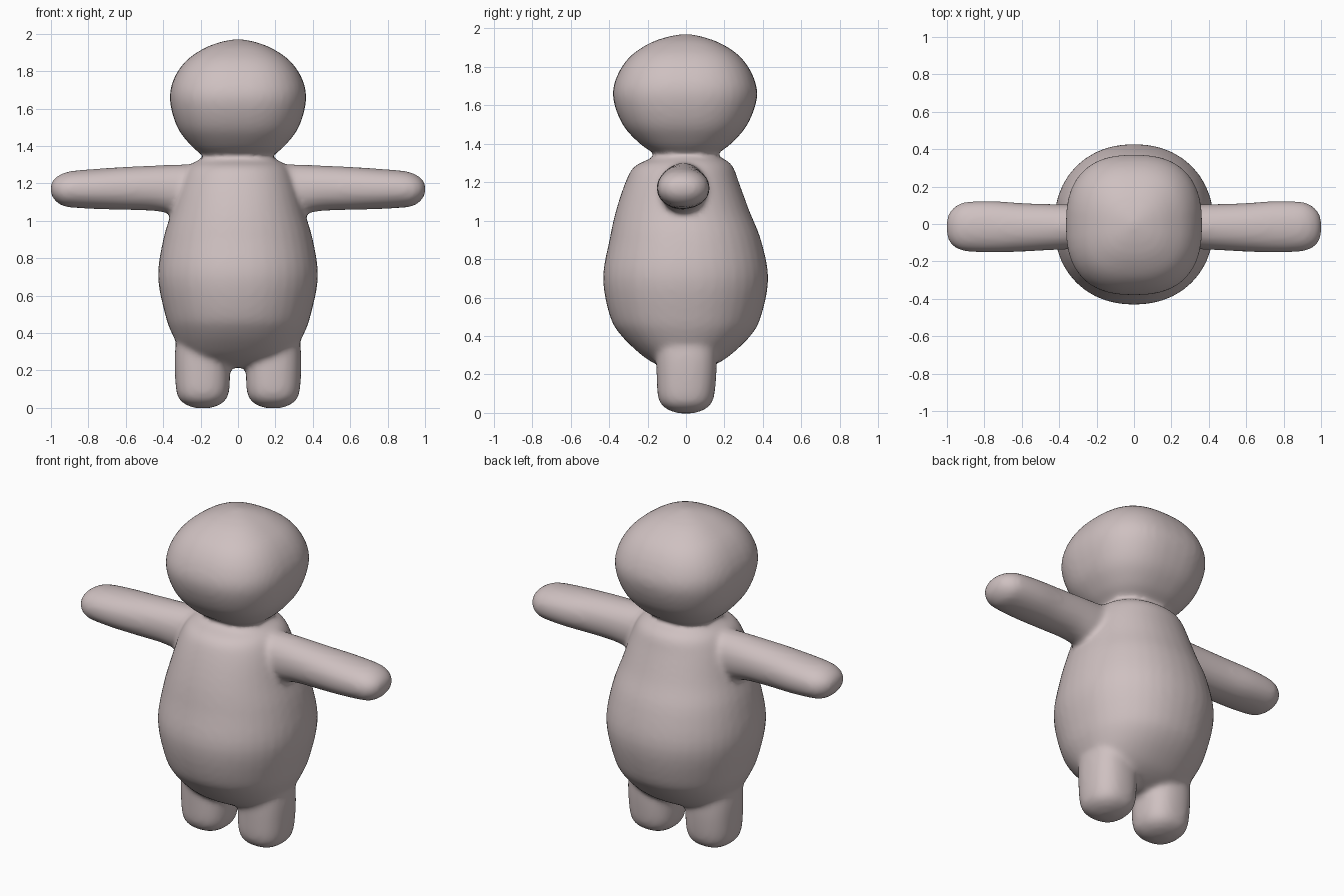
import bpy, bmesh, math
from mathutils import Vector

if "Cube" in bpy.data.objects:
    bpy.data.objects.remove(bpy.data.objects["Cube"])

skin = bpy.data.materials.new("dusty_pink_skin")
skin.diffuse_color = (0.62, 0.53, 0.53, 1)
skin.use_nodes = True
skin.node_tree.nodes["Principled BSDF"].inputs["Base Color"].default_value = skin.diffuse_color
SEG, STEPS = 40, 4


def spline(keys):
    """Smoothly subdivide a list of section tuples."""
    pts = [keys[0]] + keys + [keys[-1]]
    out = []
    for a, b, c, d in zip(pts, pts[1:], pts[2:], pts[3:]):
        for i in range(STEPS):
            t = i / STEPS
            out.append([0.5 * (2*q + (r - p)*t + (2*p - 5*q + 4*r - s)*t*t
                               + (3*q - p - 3*r + s)*t**3)
                        for p, q, r, s in zip(a, b, c, d)])
    return out + [list(keys[-1])]


def loft(bm, keys, power, place):
    """Skin rounded sections: (position, low_u, high_u, low_v, high_v)."""
    rings = []
    for w, u0, u1, v0, v1 in spline(keys):
        ring = []
        for i in range(SEG):
            a = 2 * math.pi * i / SEG
            c, s = math.cos(a), math.sin(a)
            u = (u0 + u1)/2 + (u1 - u0)/2 * math.copysign(abs(c)**(2/power), c)
            v = (v0 + v1)/2 + (v1 - v0)/2 * math.copysign(abs(s)**(2/power), s)
            ring.append(bm.verts.new(place(u, v, w)))
        rings.append(ring)
    faces = [bm.faces.new(rings[0]), bm.faces.new(rings[-1])]
    for lo, hi in zip(rings, rings[1:]):
        for i in range(SEG):
            j = (i + 1) % SEG
            faces.append(bm.faces.new((lo[i], lo[j], hi[j], hi[i])))
    bmesh.ops.recalc_face_normals(bm, faces=faces)


bm = bmesh.new()
upright = lambda u, v, w: Vector((u, v, w))

# pear-shaped torso
torso = [(0.215, -.13, .13, -.06, .06), (0.25, -.24, .24, -.15, .15),
         (0.30, -.30, .30, -.23, .23), (0.40, -.355, .355, -.335, .335),
         (0.50, -.39, .39, -.395, .39), (0.70, -.428, .428, -.432, .428),
         (0.90, -.40, .40, -.398, .39), (1.05, -.355, .355, -.365, .33),
         (1.20, -.31, .31, -.315, .275), (1.28, -.27, .27, -.27, .245),
         (1.32, -.22, .22, -.19, .20), (1.335, -.17, .17, -.14, .14)]
loft(bm, torso, 2.15, upright)

# head, running down into the neck
head = [(1.25, -.17, .17, -.15, .15), (1.335, -.18, .18, -.155, .155),
        (1.40, -.25, .25, -.24, .235), (1.50, -.325, .325, -.33, .32),
        (1.64, -.364, .364, -.38, .37), (1.75, -.347, .347, -.36, .35),
        (1.85, -.283, .283, -.295, .285), (1.92, -.185, .185, -.195, .185),
        (1.955, -.095, .095, -.10, .09), (1.97, -.02, .02, -.02, .02)]
loft(bm, head, 2.5, upright)

# arms held straight out and stubby legs, mirrored
arm = [(0.15, -.13, .10, 1.04, 1.305), (0.33, -.135, .105, 1.035, 1.30),
       (0.45, -.14, .107, 1.053, 1.295), (0.60, -.148, .112, 1.058, 1.288),
       (0.75, -.153, .123, 1.062, 1.278), (0.88, -.148, .12, 1.07, 1.267),
       (0.94, -.135, .105, 1.08, 1.252), (0.985, -.10, .065, 1.115, 1.222),
       (1.003, -.04, .01, 1.155, 1.185)]
leg = [(-0.003, .16, .22, -.03, .03), (0.01, .11, .265, -.08, .08),
       (0.04, .068, .31, -.125, .125), (0.09, .047, .33, -.147, .147),
       (0.20, .043, .338, -.153, .158), (0.30, .05, .337, -.155, .16),
       (0.42, .08, .32, -.16, .16)]
for side in (-1, 1):
    loft(bm, arm, 2.1, lambda u, v, w: Vector((side * w, u, v)))
    loft(bm, leg, 2.4, lambda u, v, w: Vector((side * u, v, w)))

mesh = bpy.data.meshes.new("body")
bm.to_mesh(mesh)
bm.free()
mesh.materials.append(skin)
body = bpy.data.objects.new("body", mesh)
bpy.context.collection.objects.link(body)

# fuse the parts into one soft skin
fuse = body.modifiers.new("fuse", 'REMESH')
fuse.mode = 'VOXEL'
fuse.voxel_size = 0.016
fuse.use_smooth_shade = True
soften = body.modifiers.new("soften", 'SMOOTH')
soften.factor = 0.5
soften.iterations = 8
